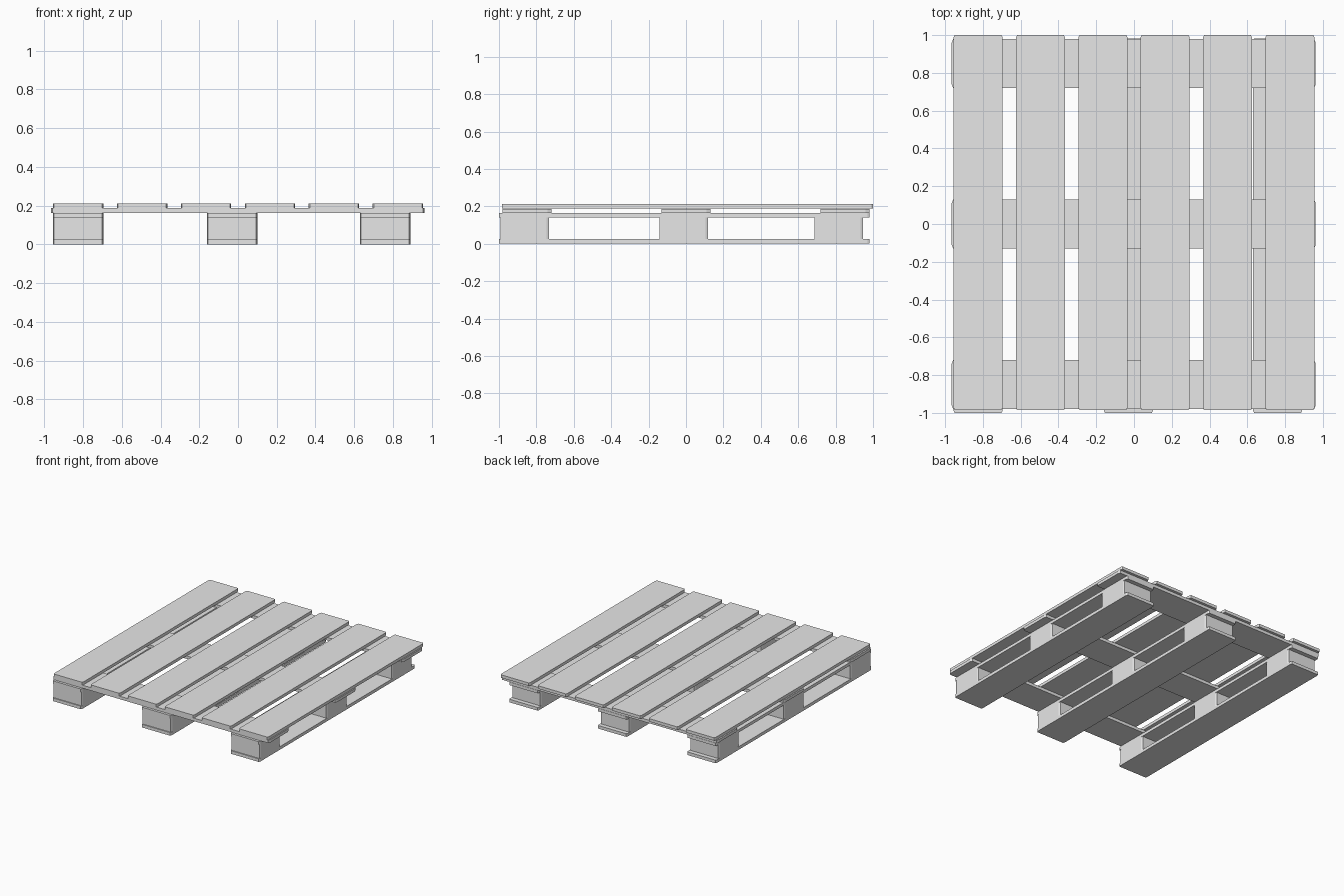
import bpy
import bmesh

cube = bpy.data.objects.get("Cube")
if cube:
    bpy.data.objects.remove(cube, do_unlink=True)

# One plain grey for the whole pallet
grey = bpy.data.materials.new("plain grey")
grey.use_nodes = True
grey.diffuse_color = (0.8, 0.8, 0.8, 1)
grey.node_tree.nodes["Principled BSDF"].inputs["Base Color"].default_value = (0.8, 0.8, 0.8, 1)


def plank(name, xs, ys, zs, cut_x, cut_y):
    """Box between the given ranges, with its four upright corners chamfered."""
    (x0, x1), (y0, y1), (z0, z1) = xs, ys, zs
    outline = [(x0 + cut_x, y0), (x1 - cut_x, y0), (x1, y0 + cut_y), (x1, y1 - cut_y),
               (x1 - cut_x, y1), (x0 + cut_x, y1), (x0, y1 - cut_y), (x0, y0 + cut_y)]
    bm = bmesh.new()
    base = bm.faces.new([bm.verts.new((x, y, z0)) for x, y in outline])
    top = bmesh.ops.extrude_face_region(bm, geom=[base], use_keep_orig=True)
    verts = [g for g in top["geom"] if isinstance(g, bmesh.types.BMVert)]
    bmesh.ops.translate(bm, verts=verts, vec=(0, 0, z1 - z0))
    bmesh.ops.recalc_face_normals(bm, faces=bm.faces)
    mesh = bpy.data.meshes.new(name)
    bm.to_mesh(mesh)
    bm.free()
    mesh.materials.append(grey)
    obj = bpy.data.objects.new(name, mesh)
    bpy.context.collection.objects.link(obj)
    return obj


HALF = 0.13  # half the width of every board

# Deck boards running front to back
for i in range(6):
    x = -0.825 + 0.33 * i
    plank(f"deck_board_{i + 1}", (x - HALF, x + HALF), (-0.985, 1.0), (0.188, 0.212), 0.006, 0.012)

# Cross boards under the deck
for side, y in (("front", -0.85), ("middle", 0), ("back", 0.85)):
    plank(f"{side}_cross_board", (-0.965, 0.962), (y - HALF, y + HALF), (0.163, 0.187), 0.008, 0.02)

# Three skids: lower rail, upper rail and the blocks between them
for side, x in (("right", -0.825), ("middle", -0.03), ("left", 0.76)):
    xs = (x - HALF, x + HALF)
    plank(f"{side}_lower_rail", xs, (-1.0, 0.982), (0, 0.025), 0.006, 0.012)
    plank(f"{side}_upper_rail", xs, (-1.0, 0.982), (0.139, 0.163), 0.006, 0.012)
    for place, y in (("front", -0.862), ("middle", -0.012), ("back", 0.817)):
        plank(f"{side}_{place}_block", xs, (y - HALF, y + HALF), (0.025, 0.139), 0.006, 0.015)
